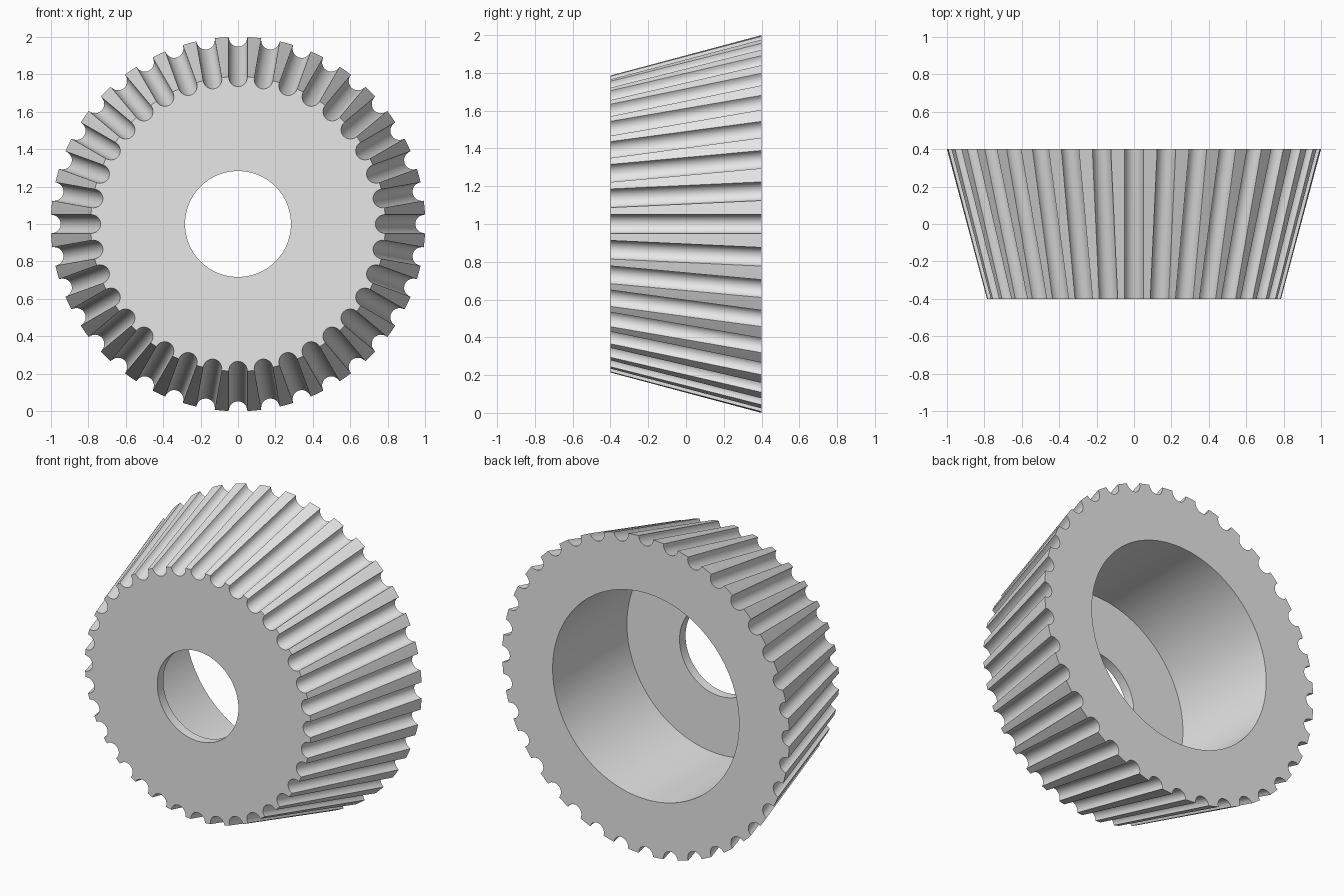
import bpy
import bmesh
from math import sin, cos, pi, radians, atan2, hypot

cube = bpy.data.objects.get("Cube")
if cube:
    bpy.data.objects.remove(cube, do_unlink=True)

GROOVES = 36
ARC_STEPS = 12
GROOVE_RADIUS = 0.05
GROOVE_DEPTH = 0.052
FRONT_Y, FLOOR_Y, BACK_Y = -0.4, -0.34, 0.4
FRONT_RADIUS, BACK_RADIUS = 0.786, 1.0
HOLE_RADIUS, BORE_RADIUS = 0.283, 0.65


def fluted_outline(radius):
    """Polar points of a circle cut by evenly spaced round grooves."""
    points = []
    for i in range(GROOVES):
        turn = 2 * pi * i / GROOVES
        for k in range(ARC_STEPS + 1):
            t = -pi / 2 + pi * k / ARC_STEPS
            u = radius - GROOVE_DEPTH * cos(t)
            v = GROOVE_RADIUS * sin(t)
            points.append((turn + atan2(v, u), hypot(u, v)))
        # middle of the land between two grooves
        points.append((turn + pi / GROOVES, hypot(radius, GROOVE_RADIUS)))
    return points


def circle(radius, outline):
    """Plain circle whose points line up with a fluted outline."""
    return [(angle, radius) for angle, _ in outline]


front = fluted_outline(FRONT_RADIUS)
back = fluted_outline(BACK_RADIUS)

# Closed section: fluted cone, back rim, wide bore, floor, small hole, front face
section = [
    (front, FRONT_Y),
    (back, BACK_Y),
    (circle(BORE_RADIUS, back), BACK_Y),
    (circle(BORE_RADIUS, back), FLOOR_Y),
    (circle(HOLE_RADIUS, front), FLOOR_Y),
    (circle(HOLE_RADIUS, front), FRONT_Y),
]

bm = bmesh.new()
rings = [[bm.verts.new((r * cos(a), y, 1 + r * sin(a))) for a, r in points]
         for points, y in section]
for ring, following in zip(rings, rings[1:] + rings[:1]):
    for i in range(len(ring)):
        j = (i + 1) % len(ring)
        bm.faces.new((ring[i], ring[j], following[j], following[i]))
bmesh.ops.recalc_face_normals(bm, faces=bm.faces[:])

mesh = bpy.data.meshes.new("fluted_cone_wheel")
bm.to_mesh(mesh)
bm.free()
wheel = bpy.data.objects.new("fluted_cone_wheel", mesh)
bpy.context.collection.objects.link(wheel)

# Plain grey material
grey = bpy.data.materials.new("light_grey")
grey.use_nodes = True
grey.diffuse_color = (0.8, 0.8, 0.8, 1)
grey.node_tree.nodes["Principled BSDF"].inputs["Base Color"].default_value = (0.8, 0.8, 0.8, 1)
mesh.materials.append(grey)

# Smooth round walls, keep rims and groove edges sharp
bpy.ops.object.select_all(action="DESELECT")
wheel.select_set(True)
bpy.context.view_layer.objects.active = wheel
bpy.ops.object.shade_smooth_by_angle(angle=radians(30))
